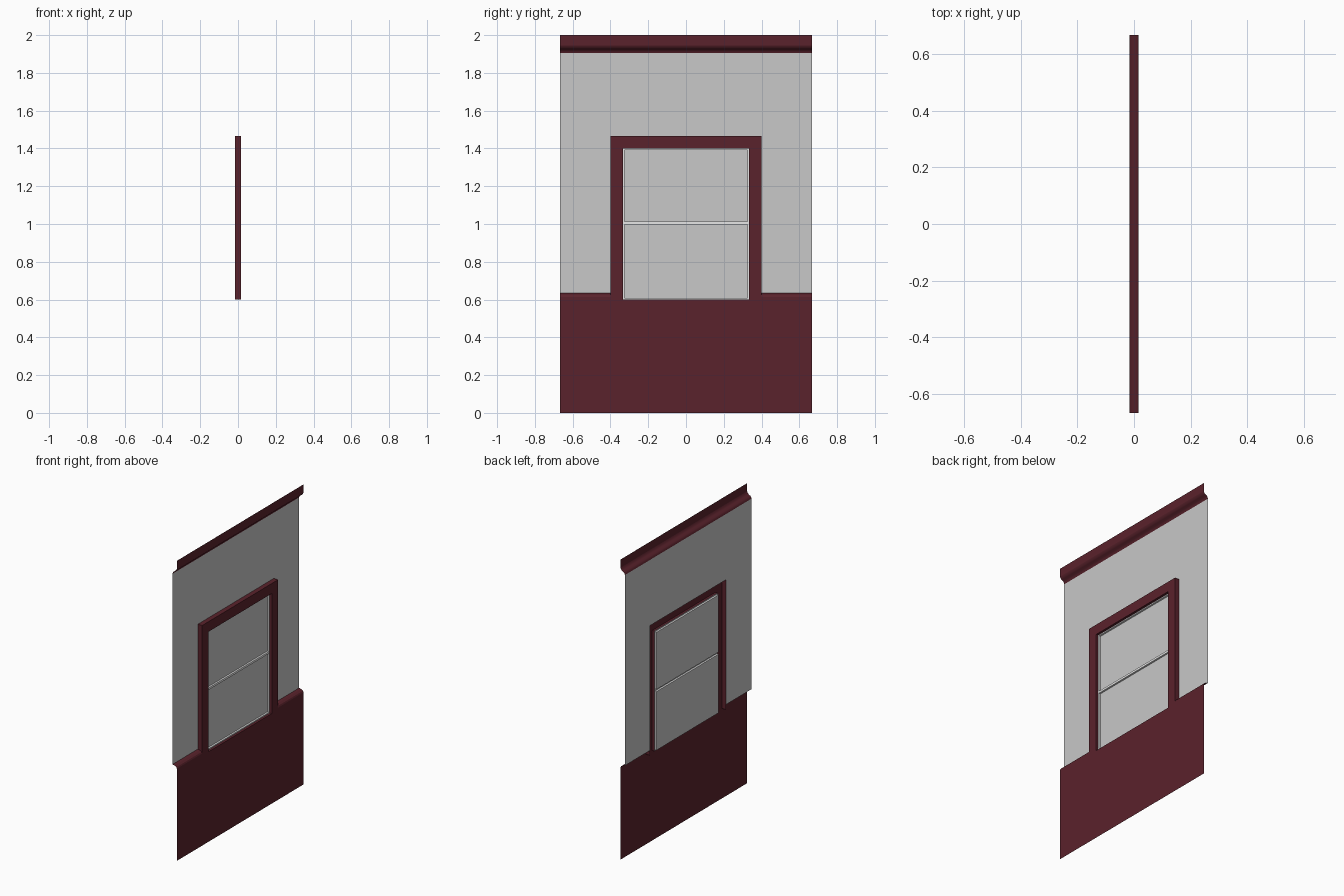
import bpy

if "Cube" in bpy.data.objects:
    bpy.data.objects.remove(bpy.data.objects["Cube"], do_unlink=True)


def material(name, rgb):
    m = bpy.data.materials.new(name)
    m.use_nodes = True
    m.diffuse_color = (*rgb, 1)
    m.node_tree.nodes["Principled BSDF"].inputs["Base Color"].default_value = (*rgb, 1)
    return m


MAROON = material("maroon_paint", (0.102, 0.016, 0.025))
GREY = material("pale_grey", (0.578, 0.578, 0.578))
WHITE = material("white_paint", (1, 1, 1))

HALF = 0.667           # half length of the wall
BACK, FRONT = -0.016, 0.016
OPEN_Y, SILL, HEAD = 0.333, 0.60, 1.40   # window opening
TRIM = 0.067           # width of the window trim
CAP, CORNICE = 0.635, 1.905              # limits of the upper wall
SASH_X, GLASS_X = 0.0, -0.012


def loft(name, rows, mat, closed=False, smooth=False):
    """Join rows of points with quads."""
    n = len(rows[0])
    verts = [p for row in rows for p in row]
    faces = []
    for r in range(len(rows) - 1):
        for i in range(n if closed else n - 1):
            j = (i + 1) % n
            faces.append((r * n + i, r * n + j, (r + 1) * n + j, (r + 1) * n + i))
    mesh = bpy.data.meshes.new(name)
    mesh.from_pydata(verts, [], faces)
    mesh.materials.append(mat)
    ob = bpy.data.objects.new(name, mesh)
    bpy.context.collection.objects.link(ob)
    if smooth:
        mesh.shade_smooth()
    return ob


def strip(name, profile, y0, y1, mat, smooth=False):
    """Run an (x, z) profile along y."""
    return loft(name, [[(x, y0, z), (x, y1, z)] for x, z in profile], mat, smooth=smooth)


def rect(x, y, z0, z1):
    return [(x, -y, z0), (x, y, z0), (x, y, z1), (x, -y, z1)]


def arch(x, offset):
    y, z = OPEN_Y + offset, HEAD + offset
    return [(x, y, SILL), (x, y, z), (x, -y, z), (x, -y, SILL)]


# Lower panel and the moulded cap on either side of the window
strip("lower_panel", [(FRONT, 0), (FRONT, SILL)], -HALF, HALF, MAROON)
cap = [(FRONT, SILL), (FRONT, 0.614), (0.012, 0.623), (0.0, 0.631), (BACK, CAP)]
edge = OPEN_Y + TRIM
strip("panel_cap_right", cap, -HALF, -edge, MAROON)
strip("panel_cap_left", cap, edge, HALF, MAROON)

# Upper wall around the window
strip("wall_right", [(BACK, CAP), (BACK, CORNICE)], -HALF, -edge, GREY)
strip("wall_left", [(BACK, CAP), (BACK, CORNICE)], edge, HALF, GREY)
strip("wall_over_window", [(BACK, HEAD + TRIM), (BACK, CORNICE)], -edge, edge, GREY)

# Cornice with a curved underside
strip("cornice_moulding",
      [(BACK, CORNICE), (-0.013, 1.915), (-0.007, 1.922), (0.004, 1.928),
       (0.012, 1.935), (FRONT, 1.946)], -HALF, HALF, MAROON, smooth=True)
strip("cornice_fascia", [(FRONT, 1.946), (FRONT, 2)], -HALF, HALF, MAROON)

# Hollow window trim and sill
loft("window_trim", [arch(BACK, TRIM), arch(FRONT, TRIM), arch(FRONT, 0),
                     arch(SASH_X, 0)], MAROON)
strip("window_sill", [(FRONT, SILL), (SASH_X, SILL)], -OPEN_Y, OPEN_Y, MAROON)

# Two sashes with recessed panes
RAIL, MID = 0.007, 1.005
for name, z0, z1 in (("lower", SILL, MID), ("upper", MID, HEAD)):
    inner = (OPEN_Y - RAIL, z0 + RAIL, z1 - RAIL)
    loft(name + "_sash", [rect(SASH_X, OPEN_Y, z0, z1), rect(SASH_X, *inner),
                          rect(GLASS_X, *inner)], WHITE, closed=True)
    strip(name + "_pane", [(GLASS_X, inner[1]), (GLASS_X, inner[2])],
          -inner[0], inner[0], GREY)
